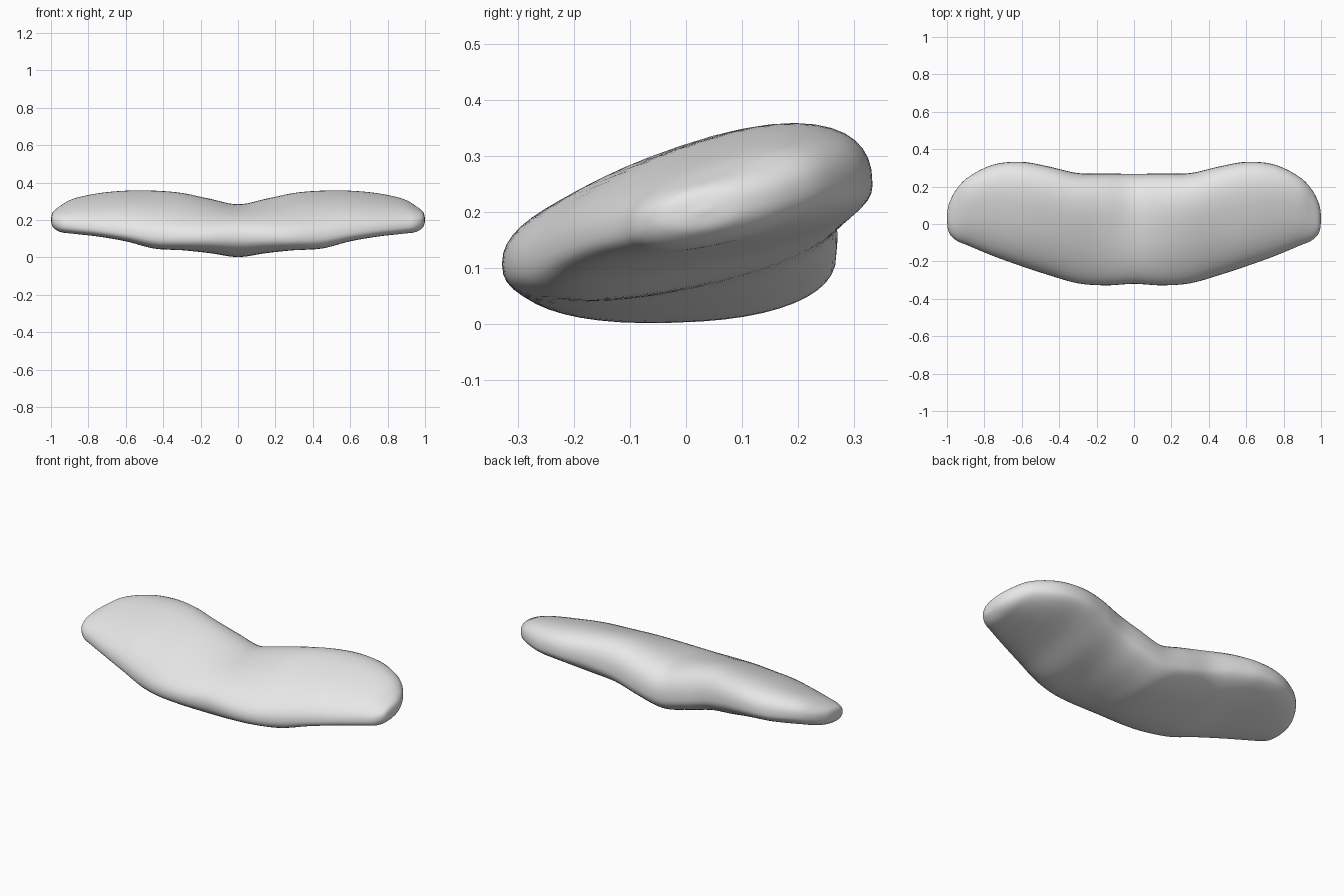
import bpy, bmesh, math

cube = bpy.data.objects.get("Cube")
if cube:
    bpy.data.objects.remove(cube, do_unlink=True)

# Plain grey material
grey = bpy.data.materials.new("light_grey")
grey.use_nodes = True
colour = (0.8, 0.8, 0.8, 1)
grey.diffuse_color = colour
grey.node_tree.nodes["Principled BSDF"].inputs["Base Color"].default_value = colour

# Cross-sections from the middle to the tip:
# x, front y, back y, front z, back z, rise above, drop below, backward lean of the top
SECTIONS = [
    (0.00, -.320, .268, .110, .125, .157, .115, .038),
    (0.15, -.328, .270, .107, .152, .163, .103, .052),
    (0.30, -.317, .272, .105, .195, .162, .098, .053),
    (0.45, -.275, .306, .110, .235, .152, .102, .031),
    (0.60, -.226, .332, .130, .247, .142, .078, .020),
    (0.75, -.172, .318, .150, .247, .121, .067, .020),
    (0.88, -.118, .255, .165, .246, .091, .064, .010),
    (0.95, -.088, .185, .178, .235, .060, .062, .000),
    (0.99, -.045, .105, .192, .215, .036, .038, .000),
    (1.00, .020, .040, .200, .204, .004, .004, .000),
]
STEPS = 6
SIDES = 48


def blend(a, b, c, d, t):
    """Smooth curve from b to c."""
    return 0.5 * (2 * b + (c - a) * t + (2 * a - 5 * b + 4 * c - d) * t * t
                  + (3 * b - a - 3 * c + d) * t ** 3)


def soft(v, power):
    return math.copysign(abs(v) ** power, v)


def ring(bm, sec):
    """One rounded, tilted cross-section."""
    x, yf, yb, zf, zb, up, down, lean = sec
    verts = []
    for i in range(SIDES):
        a = math.tau * i / SIDES
        s = soft(math.cos(a), 0.85)
        h = soft(math.sin(a), 0.85)
        y = (yf + yb) / 2 + s * (yb - yf) / 2
        z = (zf + zb) / 2 + s * (zb - zf) / 2
        z += h * (up + lean * s if h > 0 else down)
        verts.append(bm.verts.new((x, y, z)))
    return verts


# Reflect the first section so the wings meet smoothly in the middle
first = SECTIONS[1]
path = [(-first[0],) + first[1:]] + SECTIONS + [SECTIONS[-1]]
samples = []
for k in range(len(SECTIONS) - 1):
    for j in range(STEPS):
        samples.append([blend(*q, j / STEPS) for q in zip(*path[k:k + 4])])
samples.append(SECTIONS[-1])

# Loft one wing, closed at the tip and open at the middle
bm = bmesh.new()
rings = [ring(bm, s) for s in samples]
for r0, r1 in zip(rings, rings[1:]):
    for i in range(SIDES):
        j = (i + 1) % SIDES
        bm.faces.new((r0[i], r0[j], r1[j], r1[i]))
bm.faces.new(rings[-1])
bmesh.ops.recalc_face_normals(bm, faces=bm.faces)
tip = max(bm.faces, key=lambda f: f.calc_center_median().x)
if tip.normal.x < 0:
    bmesh.ops.reverse_faces(bm, faces=bm.faces)
mesh = bpy.data.meshes.new("curved_cushion")
bm.to_mesh(mesh)
bm.free()
mesh.materials.append(grey)

cushion = bpy.data.objects.new("curved_cushion", mesh)
bpy.context.collection.objects.link(cushion)
mirror = cushion.modifiers.new("both_wings", "MIRROR")
mirror.use_clip = True
mirror.merge_threshold = 0.001
for p in mesh.polygons:
    p.use_smooth = True
